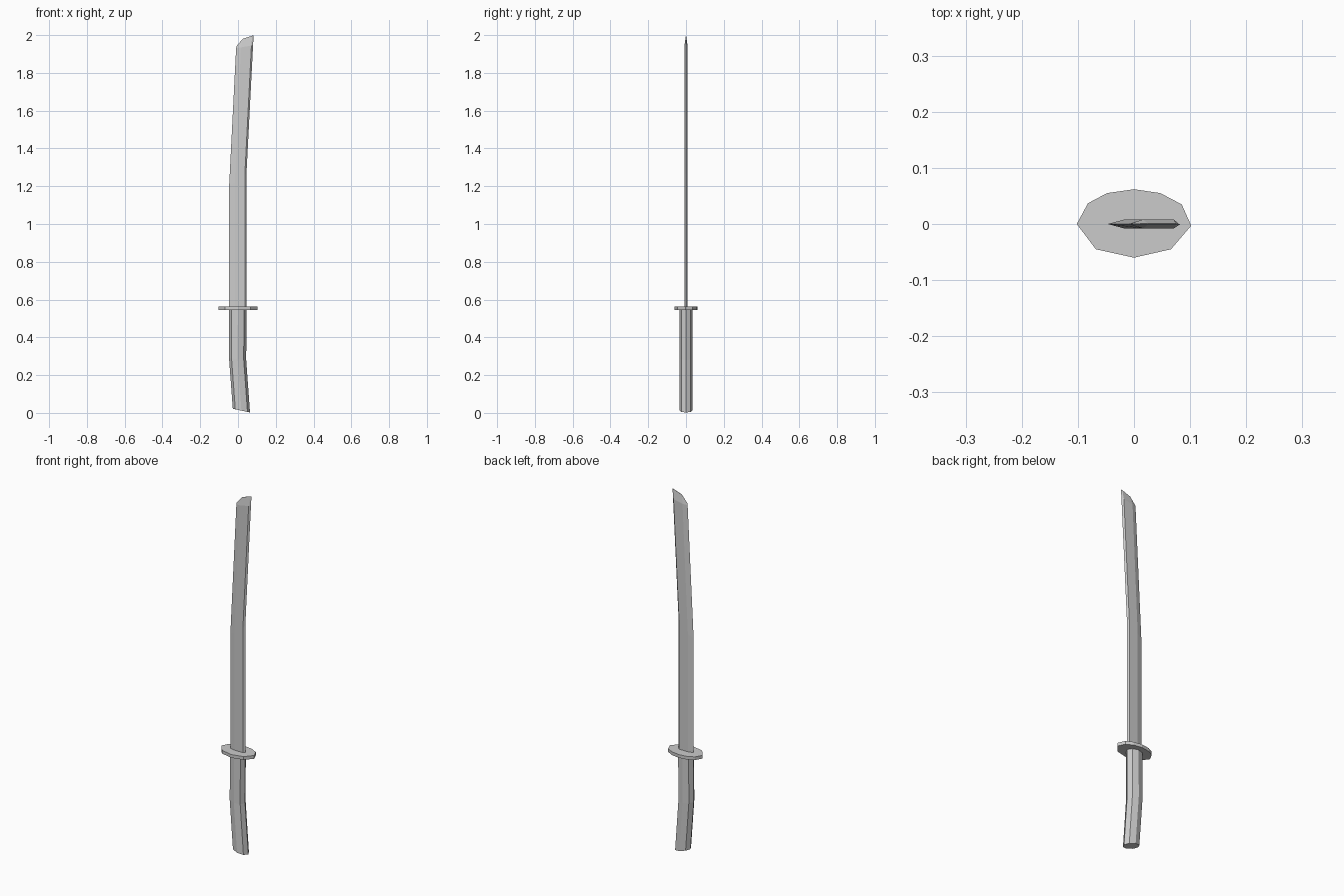
import bpy, bmesh
from math import cos, sin, pi

if "Cube" in bpy.data.objects:
    bpy.data.objects.remove(bpy.data.objects["Cube"])


def loft(name, rings):
    """Skin a list of equal-length vertex rings and cap both ends."""
    bm = bmesh.new()
    loops = [[bm.verts.new(p) for p in ring] for ring in rings]
    n = len(loops[0])
    for a, b in zip(loops, loops[1:]):
        for i in range(n):
            j = (i + 1) % n
            bm.faces.new((a[i], a[j], b[j], b[i]))
    bm.faces.new(loops[0][::-1])
    bm.faces.new(loops[-1])
    bmesh.ops.recalc_face_normals(bm, faces=bm.faces)
    mesh = bpy.data.meshes.new(name)
    bm.to_mesh(mesh)
    bm.free()
    ob = bpy.data.objects.new(name, mesh)
    bpy.context.collection.objects.link(ob)
    return ob


def blade_ring(edge, ridge, shoulder, back, t):
    """Six-sided blade section: sharp edge, two flats, ridged back."""
    pts = [(*edge, 0), (*ridge, -t), (*shoulder, -t),
           (*back, 0), (*shoulder, t), (*ridge, t)]
    return [(x, y, z) for x, z, y in pts]


# Blade: straight lower half, bent upper half, slanted tip thinning to an edge
loft("blade", [
    blade_ring((-0.047, 0.55), (-0.017, 0.55), (0.036, 0.55), (0.045, 0.55), 0.008),
    blade_ring((-0.047, 1.20), (-0.017, 1.22), (0.036, 1.26), (0.045, 1.27), 0.008),
    blade_ring((-0.010, 1.93), (0.016, 1.935), (0.071, 1.945), (0.080, 1.95), 0.008),
    blade_ring((-0.008, 1.942), (0.025, 1.98), (0.075, 1.997), (0.083, 2.0), 0.0008),
])

# Guard: irregular faceted oval plate
outline = [(0.102, -0.003), (0.085, 0.035), (0.047, 0.055), (0, 0.062),
           (-0.048, 0.055), (-0.082, 0.037), (-0.102, 0), (-0.068, -0.045),
           (0, -0.06), (0.066, -0.045)]
loft("guard", [[(x, y, z) for x, y in outline] for z in (0.546, 0.564)])

# Grip: eight-sided, bent halfway, with a tilted pommel end
def grip_ring(cx, cz, slope):
    ring = []
    for i in range(8):
        a = 2 * pi * i / 8
        x = 0.0455 * cos(a)
        ring.append((cx + x, 0.034 * sin(a), cz + slope * x))
    return ring

loft("grip", [grip_ring(0.018, 0.012, -0.22),
              grip_ring(-0.002, 0.285, -0.1),
              grip_ring(-0.001, 0.55, 0)])
